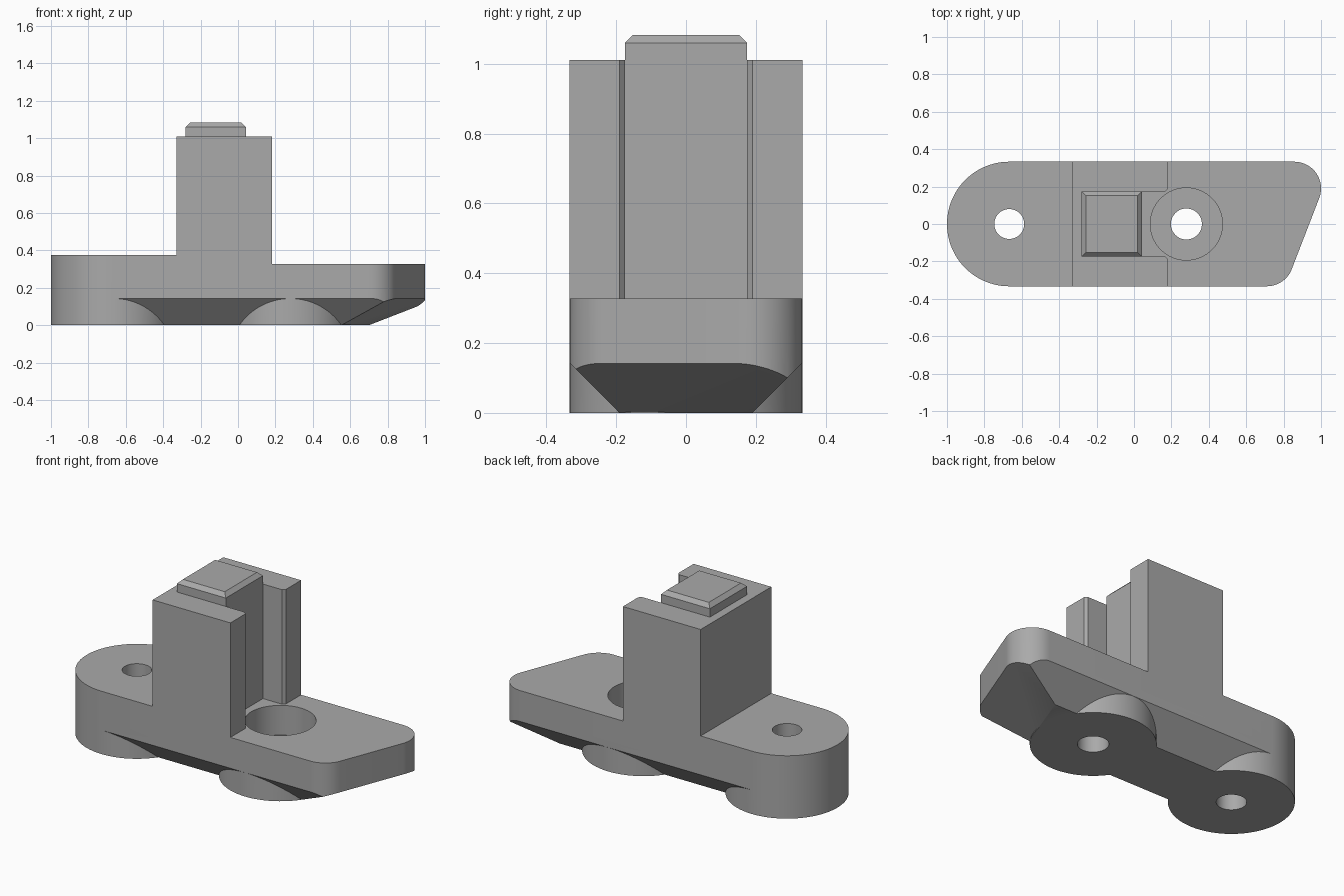
import bpy, bmesh, math
from mathutils import Vector

cube = bpy.data.objects.get("Cube")
if cube:
    bpy.data.objects.remove(cube, do_unlink=True)

grey = bpy.data.materials.new("mid_grey")
grey.use_nodes = True
GREY = (0.4, 0.4, 0.4, 1)
grey.diffuse_color = GREY
grey.node_tree.nodes["Principled BSDF"].inputs["Base Color"].default_value = GREY

W = 0.333            # half width and boss radius
LEFT_X, RIGHT_X = -0.667, 0.28   # bolt positions
PLATE_Z = 0.327


def add_object(name, bm):
    bmesh.ops.recalc_face_normals(bm, faces=bm.faces)
    mesh = bpy.data.meshes.new(name)
    bm.to_mesh(mesh)
    bm.free()
    mesh.materials.append(grey)
    obj = bpy.data.objects.new(name, mesh)
    bpy.context.collection.objects.link(obj)
    return obj


def prism_bm(points, z0, z1):
    """Extrude a plan outline upwards."""
    bm = bmesh.new()
    face = bm.faces.new([bm.verts.new((x, y, z0)) for x, y in points])
    top = bmesh.ops.extrude_face_region(bm, geom=[face])["geom"]
    verts = [g for g in top if isinstance(g, bmesh.types.BMVert)]
    bmesh.ops.translate(bm, verts=verts, vec=(0, 0, z1 - z0))
    return bm


def prism(name, points, z0, z1):
    return add_object(name, prism_bm(points, z0, z1))


def rect(x0, x1, y):
    return [(x0, -y), (x1, -y), (x1, y), (x0, y)]


def arc(cx, cy, r, a0, a1, n):
    return [(cx + r * math.cos(math.radians(a0 + (a1 - a0) * i / n)),
             cy + r * math.sin(math.radians(a0 + (a1 - a0) * i / n)))
            for i in range(n + 1)]


def cylinder(name, x, r, z0, z1, n=96):
    return prism(name, arc(x, 0, r, 0, 360, n)[:-1], z0, z1)


def combine(target, other, operation):
    mod = target.modifiers.new(operation.lower(), 'BOOLEAN')
    mod.operation, mod.solver, mod.object = operation, 'EXACT', other
    bpy.context.view_layer.objects.active = target
    bpy.ops.object.modifier_apply(modifier=mod.name)
    bpy.data.objects.remove(other, do_unlink=True)


# Base plate with a slanted, rounded right end
R = 0.143
HIGH, LOW = (0.857, 0.19), (0.71, -0.19)
slant = math.degrees(math.atan2(HIGH[0] - LOW[0], HIGH[1] - LOW[1]))
outline = ([(LEFT_X, W), (LEFT_X, -W)]
           + arc(*LOW, R, -90, -slant, 14)
           + arc(*HIGH, R, -slant, 90, 20))
bm = prism_bm(outline, 0, PLATE_Z)

# Sloping underside along both sides and the slanted end
a = math.radians(slant)
end_normal = Vector((0.143 * math.cos(a), -0.143 * math.sin(a), -0.292))
for point, normal in (((0, 0.19, 0), Vector((0, 1, -1))),
                      ((0, -0.19, 0), Vector((0, -1, -1))),
                      ((0.7, 0.19, 0), end_normal)):
    geom = bm.verts[:] + bm.edges[:] + bm.faces[:]
    cut = bmesh.ops.bisect_plane(bm, geom=geom, dist=1e-5, plane_co=point,
                                 plane_no=normal.normalized(), clear_outer=True)
    edges = [e for e in bm.edges if e.is_boundary]
    bmesh.ops.holes_fill(bm, edges=edges, sides=0)
body = add_object("mounting_bracket", bm)

# Raised left step, tower and the two round bosses
combine(body, prism("step", rect(LEFT_X, -0.2, W), 0.2, 0.375), 'UNION')
combine(body, prism("tower", rect(-0.33, 0.183, W), 0.2, 1.01), 'UNION')
combine(body, cylinder("left_boss", LEFT_X, W, 0, 0.375), 'UNION')
combine(body, cylinder("right_boss", RIGHT_X, W - 0.0005, 0, 0.25), 'UNION')

# Slot in the tower with chamfered mouth
slot = [(0.042, -0.175), (0.168, -0.175), (0.208, -0.215),
        (0.208, 0.215), (0.168, 0.175), (0.042, 0.175)]
combine(body, prism("slot_cutter", slot, PLATE_Z, 1.2), 'DIFFERENCE')

# Bevelled cap on top of the tower
bm = prism_bm(rect(-0.28, 0.042, 0.175), 0.9, 1.083)
top_edges = [e for e in bm.edges if all(v.co.z > 1.05 for v in e.verts)]
bmesh.ops.bevel(bm, geom=top_edges, offset=0.023, segments=1, affect='EDGES')
combine(body, add_object("cap", bm), 'UNION')

# Bolt holes and counterbore
combine(body, cylinder("left_hole", LEFT_X, 0.08, -0.1, 0.5, 48), 'DIFFERENCE')
combine(body, cylinder("right_hole", RIGHT_X, 0.083, -0.1, 0.5, 48), 'DIFFERENCE')
combine(body, cylinder("counterbore", RIGHT_X, 0.193, 0.15, 0.6, 64), 'DIFFERENCE')

bpy.ops.object.select_all(action='DESELECT')
body.select_set(True)
bpy.context.view_layer.objects.active = body
bpy.ops.object.shade_smooth_by_angle(angle=math.radians(30))
